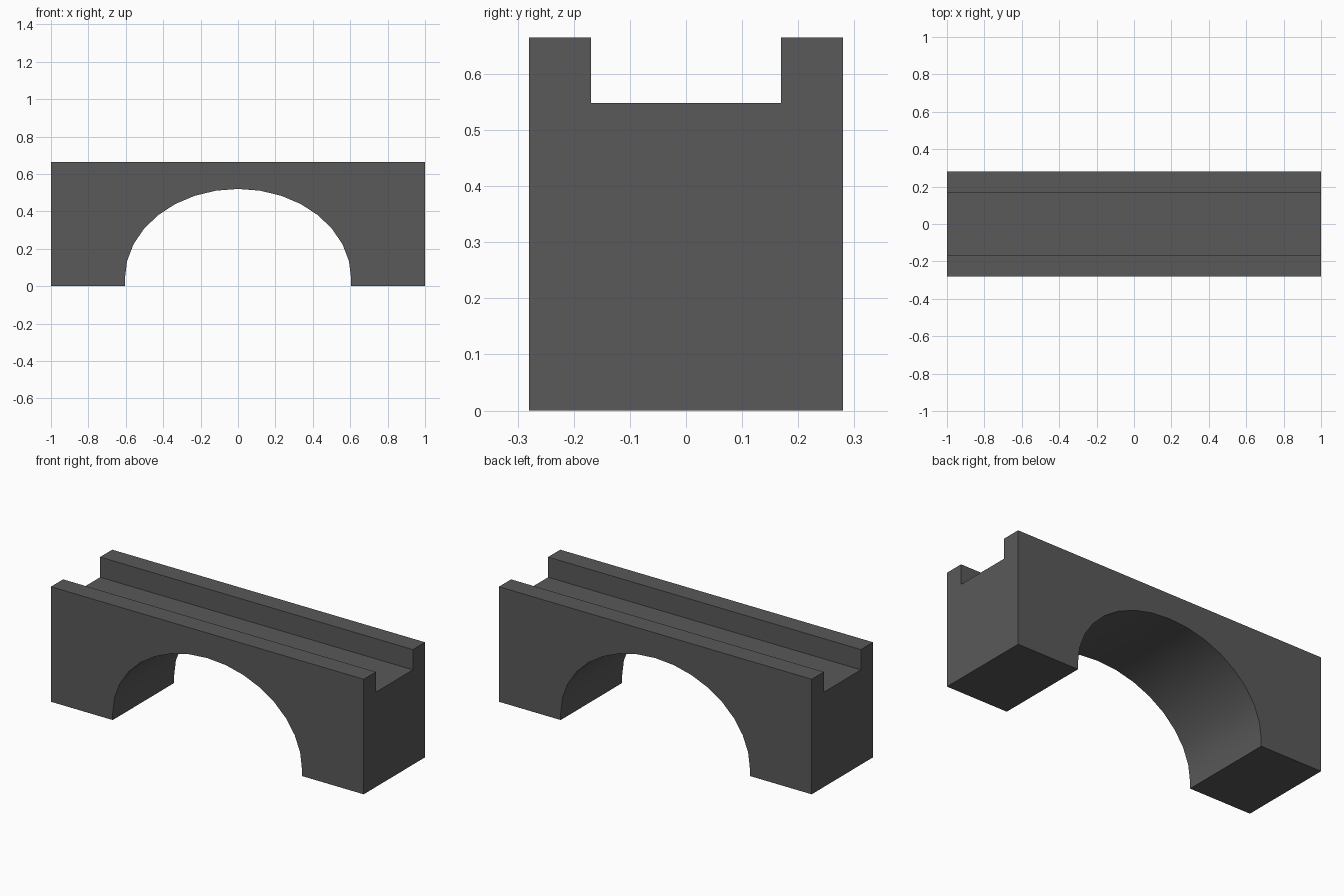
import bpy, bmesh, math

if "Cube" in bpy.data.objects:
    bpy.data.objects.remove(bpy.data.objects["Cube"])

HALF_LEN, HALF_W, HEIGHT = 1.0, 0.28, 0.665
CHANNEL_HALF, CHANNEL_FLOOR = 0.169, 0.548
ARCH_RX, ARCH_RZ, SPRING_Z, ARCH_SEGS = 0.605, 0.48, 0.04, 16


def extrude_profile(name, points, half_depth):
    """Closed (x, z) outline extruded along y, centred on y = 0."""
    bm = bmesh.new()
    face = bm.faces.new([bm.verts.new((x, -half_depth, z)) for x, z in points])
    ext = bmesh.ops.extrude_face_region(bm, geom=[face], use_keep_orig=True)
    moved = [g for g in ext["geom"] if isinstance(g, bmesh.types.BMVert)]
    bmesh.ops.translate(bm, verts=moved, vec=(0, 2 * half_depth, 0))
    bmesh.ops.recalc_face_normals(bm, faces=bm.faces)
    mesh = bpy.data.meshes.new(name)
    bm.to_mesh(mesh)
    bm.free()
    obj = bpy.data.objects.new(name, mesh)
    bpy.context.collection.objects.link(obj)
    return obj


# Bridge body: block outline with an elliptical arch on short straight springers
arch = [(-ARCH_RX, 0)]
for i in range(ARCH_SEGS + 1):
    a = math.pi * (1 - i / ARCH_SEGS)
    arch.append((ARCH_RX * math.cos(a), SPRING_Z + ARCH_RZ * math.sin(a)))
arch.append((ARCH_RX, 0))
outline = [(-HALF_LEN, 0)] + arch + [(HALF_LEN, 0), (HALF_LEN, HEIGHT), (-HALF_LEN, HEIGHT)]
bridge = extrude_profile("arch_bridge", outline, HALF_W)

# Roadway channel cut along the top, leaving a parapet on each side
x = HALF_LEN + 0.1
cutter = extrude_profile(
    "channel_cutter",
    [(-x, CHANNEL_FLOOR), (x, CHANNEL_FLOOR), (x, HEIGHT + 0.2), (-x, HEIGHT + 0.2)],
    CHANNEL_HALF)
cutter.hide_render = True
cut = bridge.modifiers.new("channel", 'BOOLEAN')
cut.operation, cut.solver, cut.object = 'DIFFERENCE', 'EXACT', cutter

bpy.context.view_layer.objects.active = bridge
bridge.select_set(True)
bpy.ops.object.modifier_apply(modifier=cut.name)
bpy.data.objects.remove(cutter)

# Smooth arch vault, crisp corners
bpy.ops.object.shade_smooth_by_angle(angle=math.radians(30))

# Single dark grey colour
grey = bpy.data.materials.new("dark grey stone")
grey.diffuse_color = (0.1, 0.1, 0.1, 1)
grey.use_nodes = True
grey.node_tree.nodes["Principled BSDF"].inputs["Base Color"].default_value = grey.diffuse_color
bridge.data.materials.clear()
bridge.data.materials.append(grey)
